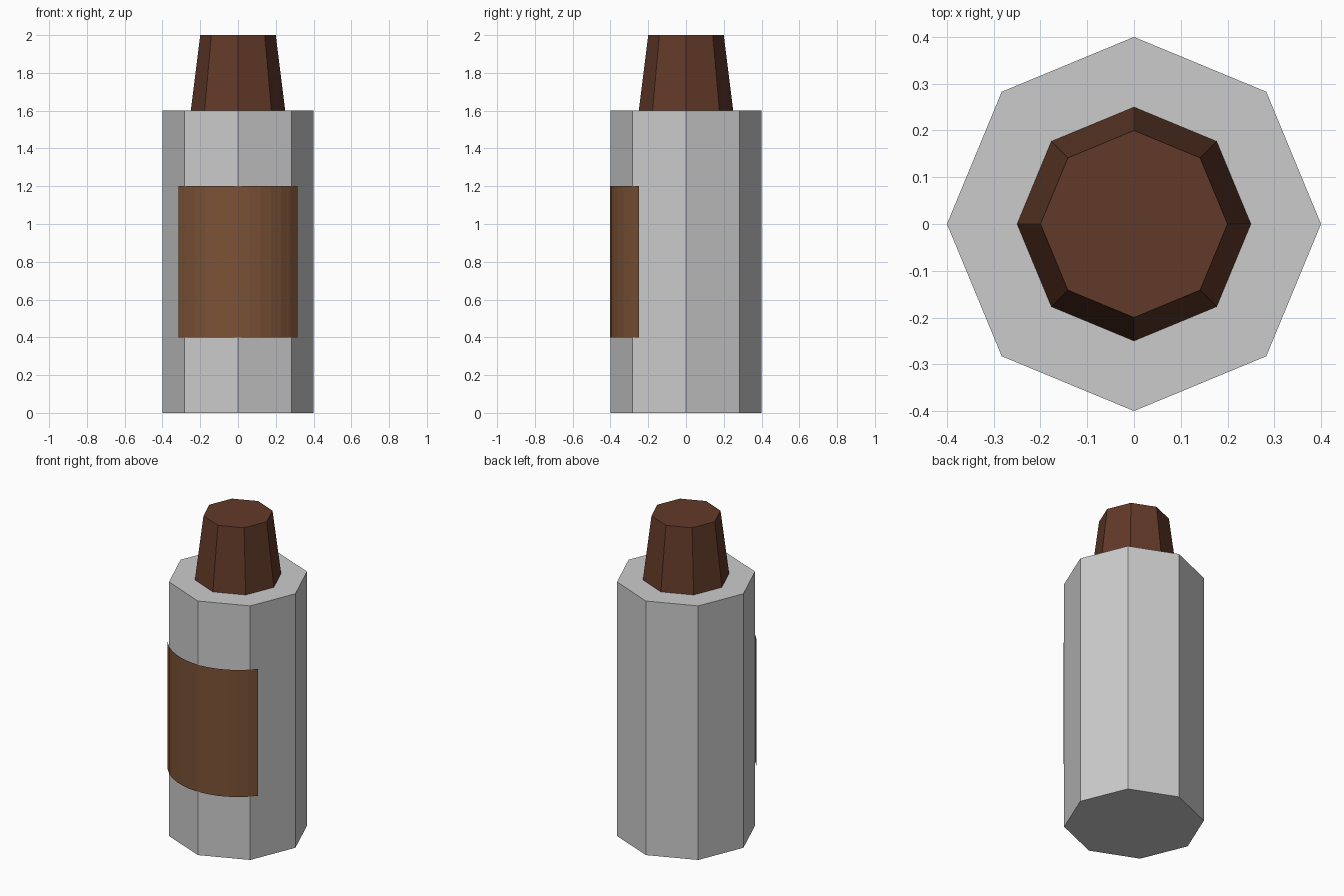
import bpy, bmesh, math

if "Cube" in bpy.data.objects:
    bpy.data.objects.remove(bpy.data.objects["Cube"])


def paint(obj, name, color):
    mat = bpy.data.materials.new(name)
    mat.diffuse_color = (*color, 1)
    mat.use_nodes = True
    mat.node_tree.nodes["Principled BSDF"].inputs["Base Color"].default_value = mat.diffuse_color
    obj.data.materials.append(mat)


def new_object(name, bm):
    bmesh.ops.recalc_face_normals(bm, faces=bm.faces)
    mesh = bpy.data.meshes.new(name)
    bm.to_mesh(mesh)
    bm.free()
    obj = bpy.data.objects.new(name, mesh)
    bpy.context.collection.objects.link(obj)
    return obj


def octagon(name, r_bottom, r_top, z0, z1):
    """Eight-sided solid with corners on the x and y axes."""
    bm = bmesh.new()
    rings = [[bm.verts.new((r * math.cos(i * math.pi / 4), r * math.sin(i * math.pi / 4), z))
              for i in range(8)] for r, z in ((r_bottom, z0), (r_top, z1))]
    for ring in rings:
        bm.faces.new(ring)
    for i in range(8):
        j = (i + 1) % 8
        bm.faces.new((rings[0][i], rings[0][j], rings[1][j], rings[1][i]))
    return new_object(name, bm)


# Bottle body and tapered cap
octagon("bottle_body", 0.4, 0.4, 0, 1.6)
cap = octagon("bottle_cap", 0.25, 0.2, 1.6, 2.0)
paint(cap, "dark_brown", (0.12, 0.041, 0.021))

# Curved label: a thin sheet wrapped around the front
RADIUS, HALF_ANGLE, STEPS = 0.402, 0.9, 12
bm = bmesh.new()
columns = []
for i in range(STEPS + 1):
    a = -HALF_ANGLE + 2 * HALF_ANGLE * i / STEPS
    columns.append([bm.verts.new((RADIUS * math.sin(a), -RADIUS * math.cos(a), z))
                    for z in (0.4, 1.2)])
for (a0, a1), (b0, b1) in zip(columns, columns[1:]):
    bm.faces.new((a0, b0, b1, a1))
# Normals must face outward, to the front
bm.normal_update()
if sum(f.normal.y for f in bm.faces) > 0:
    bmesh.ops.reverse_faces(bm, faces=bm.faces)
mesh = bpy.data.meshes.new("front_label")
bm.to_mesh(mesh)
bm.free()
label = bpy.data.objects.new("front_label", mesh)
bpy.context.collection.objects.link(label)
paint(label, "label_brown", (0.2, 0.084, 0.036))
